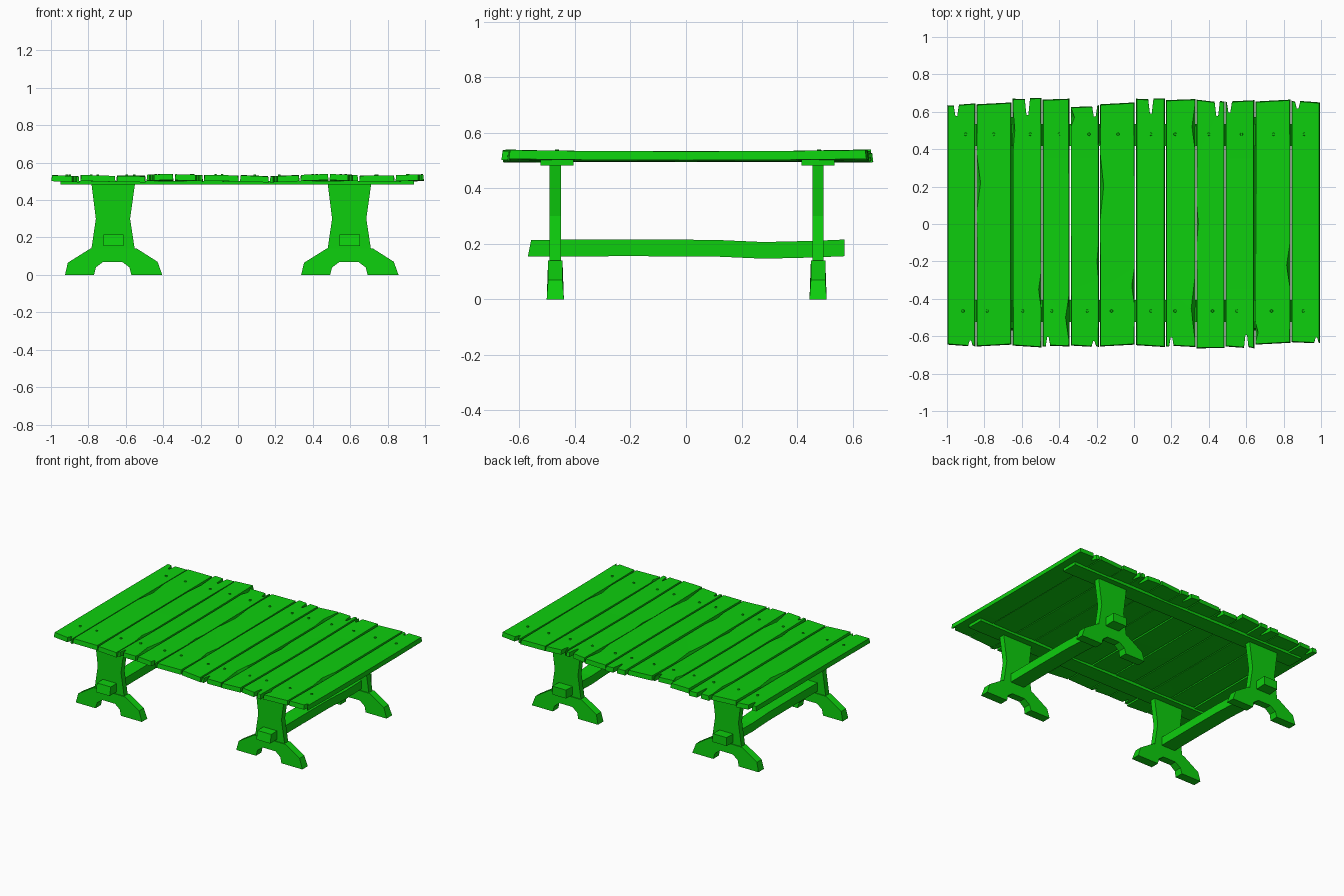
import bpy, bmesh, random
from mathutils import Vector

random.seed(4)
if "Cube" in bpy.data.objects:
    bpy.data.objects.remove(bpy.data.objects["Cube"], do_unlink=True)

green = bpy.data.materials.new("bright_green")
green.use_nodes = True
colour = (0.004, 0.62, 0.004, 1)
green.diffuse_color = colour
green.node_tree.nodes["Principled BSDF"].inputs["Base Color"].default_value = colour


def finish(name, bm):
    bmesh.ops.recalc_face_normals(bm, faces=bm.faces)
    mesh = bpy.data.meshes.new(name)
    bm.to_mesh(mesh)
    bm.free()
    mesh.materials.append(green)
    obj = bpy.data.objects.new(name, mesh)
    bpy.context.collection.objects.link(obj)
    return obj


def loft(name, rings):
    """Join closed rings of equal length and cap both ends."""
    bm = bmesh.new()
    loops = [[bm.verts.new(p) for p in ring] for ring in rings]
    n = len(loops[0])
    for a, b in zip(loops, loops[1:]):
        for i in range(n):
            j = (i + 1) % n
            bm.faces.new((a[i], a[j], b[j], b[i]))
    bm.faces.new(loops[0])
    bm.faces.new(loops[-1])
    return finish(name, bm)


def plank(name, x0, x1, front, back, notches, chips):
    """Board with slanted ends, V splits at the ends and chipped top edges."""
    inset = 0.004
    # Each outline point: x, y, inward shift of its top corner
    pts = [(x0, front[0], inset, inset)]
    for end, x, depth in notches:
        if end < 0:
            y = front[0] + (front[1] - front[0]) * (x - x0) / (x1 - x0)
            pts += [(x - 0.012, y, 0, inset), (x - 0.004, y + depth, 0, 0),
                    (x + 0.004, y + depth, 0, 0), (x + 0.012, y + 0.004, 0, inset)]
    pts.append((x1, front[1], -inset, inset))
    for side, y, length, depth in sorted(chips, key=lambda c: c[1]):
        if side > 0:
            pts += [(x1, y - length / 2, -0.001, 0), (x1, y, -depth, 0),
                    (x1, y + length / 2, -0.001, 0)]
    pts.append((x1, back[1], -inset, -inset))
    for end, x, depth in notches:
        if end > 0:
            y = back[0] + (back[1] - back[0]) * (x - x0) / (x1 - x0)
            pts += [(x + 0.014, y, 0, -inset), (x + 0.005, y - depth, 0, 0),
                    (x - 0.005, y - depth, 0, 0), (x - 0.014, y - 0.004, 0, -inset)]
    pts.append((x0, back[0], inset, -inset))
    for side, y, length, depth in sorted(chips, key=lambda c: -c[1]):
        if side < 0:
            pts += [(x0, y + length / 2, 0.001, 0), (x0, y, depth, 0),
                    (x0, y - length / 2, 0.001, 0)]

    bm = bmesh.new()
    low = [bm.verts.new((x, y, 0.499)) for x, y, _, _ in pts]
    top = [bm.verts.new((x + dx, y + dy, 0.531)) for x, y, dx, dy in pts]
    bm.faces.new(low)
    bm.faces.new(top)
    for i in range(len(pts)):
        j = (i + 1) % len(pts)
        bm.faces.new((low[i], low[j], top[j], top[i]))
    # Slight warp along the board
    for y in (-0.35, 0, 0.35):
        bmesh.ops.bisect_plane(bm, geom=bm.verts[:] + bm.edges[:] + bm.faces[:],
                               plane_co=Vector((0, y, 0)), plane_no=Vector((0, 1, 0)))
    bow = random.uniform(-0.004, 0.008)
    tilt = random.uniform(-0.004, 0.004)
    mid = (x0 + x1) / 2
    for v in bm.verts:
        t = v.co.y / 0.65
        v.co.z += bow * t * t + tilt * (v.co.x - mid) / (x1 - mid)
    bmesh.ops.triangulate(bm, faces=[f for f in bm.faces if len(f.verts) > 4])
    return finish(name, bm), bow


# Tabletop boards: x range, front corner heights, back corner heights
boards = [
    (-0.998, -0.848, (-0.645, -0.655), (0.635, 0.645)),
    (-0.842, -0.655, (-0.655, -0.645), (0.64, 0.65)),
    (-0.649, -0.495, (-0.65, -0.66), (0.67, 0.675)),
    (-0.489, -0.346, (-0.655, -0.655), (0.665, 0.67)),
    (-0.338, -0.188, (-0.65, -0.658), (0.625, 0.635)),
    (-0.182, 0.004, (-0.655, -0.645), (0.64, 0.65)),
    (0.011, 0.165, (-0.648, -0.658), (0.67, 0.672)),
    (0.170, 0.328, (-0.655, -0.658), (0.662, 0.668)),
    (0.334, 0.484, (-0.665, -0.663), (0.665, 0.655)),
    (0.489, 0.643, (-0.655, -0.665), (0.655, 0.662)),
    (0.649, 0.836, (-0.645, -0.635), (0.655, 0.665)),
    (0.842, 0.994, (-0.632, -0.638), (0.66, 0.65)),
]
# Splits: board -> (end, x, depth)
splits = {
    0: [(-1, -0.875, 0.03), (1, -0.95, 0.06)],
    2: [(1, -0.57, 0.09)],
    3: [(-1, -0.46, 0.05)],
    4: [(-1, -0.215, 0.03), (1, -0.21, 0.06)],
    6: [(1, 0.09, 0.08)],
    7: [(-1, 0.2, 0.05)],
    8: [(1, 0.445, 0.08)],
    9: [(-1, 0.6, 0.07), (1, 0.51, 0.06)],
    11: [(-1, 0.975, 0.03), (1, 0.875, 0.04)],
}
# Chipped edges: board -> (side, y, length, depth)
chips = {
    1: [(-1, 0.22, 0.3, 0.022)],
    2: [(1, -0.35, 0.2, 0.015), (-1, 0.5, 0.25, 0.012)],
    3: [(1, -0.5, 0.25, 0.02)],
    4: [(-1, 0.57, 0.1, 0.02), (1, -0.2, 0.2, 0.01)],
    5: [(-1, 0.2, 0.35, 0.02), (1, -0.33, 0.2, 0.016)],
    7: [(1, -0.45, 0.35, 0.022), (1, 0.52, 0.25, 0.018)],
    8: [(-1, 0.0, 0.2, 0.01)],
    10: [(1, -0.22, 0.25, 0.02), (-1, -0.58, 0.1, 0.015)],
}
nail_back = (-0.9, -0.75, -0.555, -0.4, -0.24, -0.085, 0.09, 0.22, 0.4, 0.575, 0.745, 0.91)
nail_front = (-0.915, -0.785, -0.595, -0.44, -0.25, -0.12, 0.09, 0.22, 0.42, 0.55, 0.735, 0.905)
for i, (x0, x1, front, back) in enumerate(boards):
    _, bow = plank(f"tabletop_board_{i + 1}", x0, x1, front, back,
                   splits.get(i, []), chips.get(i, []))
    # Nail heads
    for x, y in ((nail_back[i], 0.48), (nail_front[i], -0.465)):
        bm = bmesh.new()
        bmesh.ops.create_cone(bm, cap_ends=True, segments=6, radius1=0.01,
                              radius2=0.007, depth=0.012)
        bmesh.ops.translate(bm, verts=bm.verts, vec=(x, y, 0.531 + bow / 2))
        finish(f"nail_{i + 1}_{'back' if y > 0 else 'front'}", bm)


def extrude_y(name, profile, y0, y1, flare=0):
    """Extrude an (x, z) profile along y, flaring outward towards the floor."""
    def spread(z):
        return flare * max(0, 1 - z / 0.07)
    return loft(name, [[(x, y0 - spread(z), z) for x, z in profile],
                       [(x, y1 + spread(z), z) for x, z in profile]])


foot = [(-0.26, 0), (-0.245, 0.065), (-0.125, 0.14), (0.125, 0.14), (0.235, 0.07),
        (0.26, 0), (0.095, 0), (0.085, 0.04), (0.045, 0.07), (-0.055, 0.07),
        (-0.095, 0.04), (-0.105, 0)]
post = [(-0.12, 0.13), (-0.095, 0.3), (-0.118, 0.485), (0.114, 0.485),
        (0.088, 0.3), (0.114, 0.13)]
beam_path = [(-0.57, 0.155, 0.012), (-0.2, 0.156, 0), (0.1, 0.155, 0),
             (0.28, 0.147, 0), (0.45, 0.151, 0), (0.572, 0.156, 0)]

for cx, side in ((-0.665, "right"), (0.598, "left")):
    for cy, end in ((-0.471, "front"), (0.476, "back")):
        extrude_y(f"{side}_{end}_foot", [(cx + x, z) for x, z in foot],
                  cy - 0.026, cy + 0.026, 0.005)
        extrude_y(f"{side}_{end}_post", [(cx + x, z) for x, z in post],
                  cy - 0.02, cy + 0.02)
    # Stretcher running through both posts
    loft(f"{side}_stretcher", [
        [(cx - 0.054, y, z), (cx + 0.054, y, z),
         (cx + 0.054, y + lean, z + 0.06), (cx - 0.054, y + lean, z + 0.06)]
        for y, z, lean in beam_path])

# Cross battens beneath the boards
for cy, end in ((-0.465, "front"), (0.476, "back")):
    extrude_y(f"{end}_batten", [(-0.95, 0.482), (0.942, 0.482), (0.942, 0.503), (-0.95, 0.503)],
              cy - 0.059, cy + 0.059)
